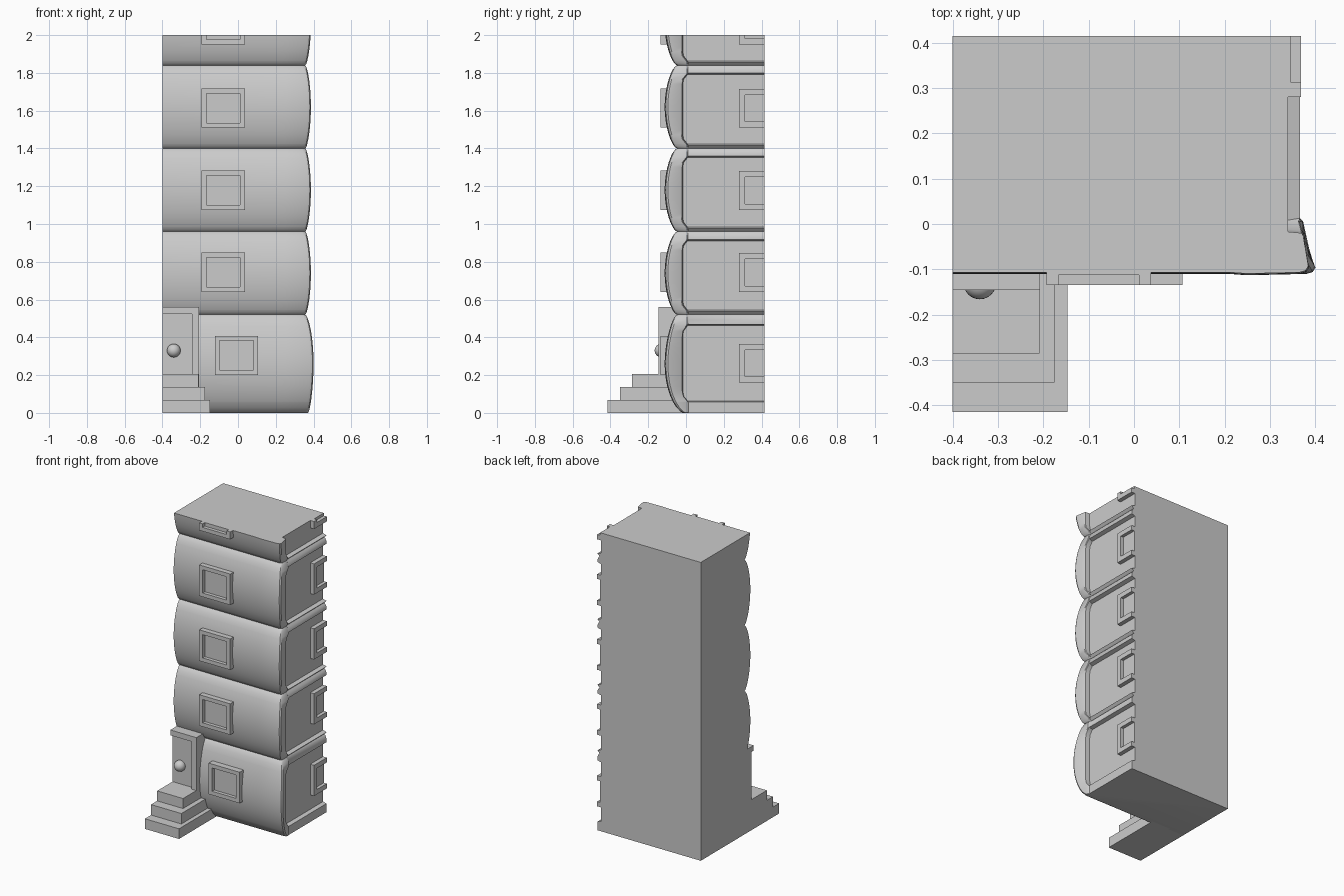
import bpy, bmesh, math
from mathutils import Vector

old = bpy.data.objects.get("Cube")
if old:
    bpy.data.objects.remove(old, do_unlink=True)

X0, Y1, TOP = -0.4, 0.415, 2.0   # flat cut faces of the block
WAISTS = [0.0, 0.52, 0.96, 1.4, 1.84, 2.28]

stone = bpy.data.materials.new("grey stone")
stone.use_nodes = True
GREY = (0.6, 0.6, 0.6, 1)
stone.diffuse_color = GREY
stone.node_tree.nodes["Principled BSDF"].inputs["Base Color"].default_value = GREY


def finish(bm, name):
    bmesh.ops.recalc_face_normals(bm, faces=bm.faces)
    me = bpy.data.meshes.new(name)
    bm.to_mesh(me)
    bm.free()
    me.materials.append(stone)
    ob = bpy.data.objects.new(name, me)
    bpy.context.collection.objects.link(ob)
    bpy.ops.object.select_all(action='DESELECT')
    ob.select_set(True)
    bpy.context.view_layer.objects.active = ob
    bpy.ops.object.shade_smooth_by_angle(angle=math.radians(32))
    return ob


def trim(bm):
    """Slice away whatever passes the cut faces and close the openings."""
    for co, no in (((X0, 0, 0), (-1, 0, 0)), ((0, Y1, 0), (0, 1, 0)), ((0, 0, TOP), (0, 0, 1))):
        bmesh.ops.bisect_plane(bm, geom=bm.verts[:] + bm.edges[:] + bm.faces[:],
                               plane_co=co, plane_no=no, clear_outer=True)
        bmesh.ops.holes_fill(bm, edges=[e for e in bm.edges if e.is_boundary], sides=0)


def on_front(u, w, d):
    return Vector((u, -d, w))


def on_side(u, w, d):
    return Vector((d, u, w))


def frame(name, place, u0, u1, w0, w1, back, front, width, bevel):
    """Rectangular moulding with rounded edges."""
    bm = bmesh.new()
    rings = []
    for inset, d in ((0, back), (0, front), (width, front), (width, back)):
        a, b, c, e = u0 + inset, u1 - inset, w0 + inset, w1 - inset
        rings.append([bm.verts.new(place(u, w, d)) for u, w in ((a, c), (b, c), (b, e), (a, e))])
    for i in range(4):
        p, q = rings[i], rings[(i + 1) % 4]
        for k in range(4):
            n = (k + 1) % 4
            bm.faces.new((p[k], p[n], q[n], q[k]))
    sharp = [e for e in bm.edges if len({r for r in range(4) for v in e.verts if v in rings[r]} - {0, 3})
             and not any(v in rings[0] + rings[3] for v in e.verts) and e.calc_face_angle(0) > 0.5]
    bmesh.ops.bevel(bm, geom=sharp, offset=bevel, segments=2, affect='EDGES', profile=0.5)
    trim(bm)
    finish(bm, name)


def box(name, lo, hi, bevel=0.0):
    bm = bmesh.new()
    bmesh.ops.create_cube(bm, size=1)
    lo, hi = Vector(lo), Vector(hi)
    for v in bm.verts:
        v.co = (lo + hi) / 2 + v.co * (hi - lo)
    if bevel:
        bmesh.ops.bevel(bm, geom=bm.edges[:], offset=bevel, segments=2, affect='EDGES', profile=0.5)
    trim(bm)
    finish(bm, name)


# Pillowed storeys: one plan outline lofted up through the heights
def storey_rows(i):
    z0, z1 = WAISTS[i], WAISTS[i + 1]
    lo, hi = (z0 + 0.06, z1 - 0.055) if i == 0 else (z0 + 0.02, z1 - 0.045)
    steps = [0.004, 0.015] + [k / 18 for k in range(1, 18)] + [0.985, 0.996]
    heights = [z0] + [z0 + t * (z1 - z0) for t in steps]
    heights += [lo - 0.004, lo + 0.004, hi - 0.004, hi + 0.004]
    heights = sorted(z for z in heights if z < TOP)
    if z1 > TOP:
        heights.append(TOP)
    for z in heights:
        t = (z - z0) / (z1 - z0)
        s = max(0, math.sin(math.pi * t)) ** 0.55
        foot_y, foot_x, peak = (-0.01, 0.37, 0.4) if i == 0 else (-0.045, 0.355, 0.386)
        base_y = foot_y + (-0.045 - foot_y) * t
        base_x = foot_x + (0.355 - foot_x) * t
        yf = base_y + (-0.11 - base_y) * s
        xr = base_x + (peak - base_x) * s
        # recessed side panel with rounded corners, bands above and below
        d = max(0, min(z - lo, hi - z))
        y_in = -0.02 + 0.03 * max(0, 1 - d / 0.05) ** 2
        gap = z1 - z if i == 0 else min(z - z0, z1 - z)
        wall = 0.34 if lo < z < hi else 0.35 + 0.016 * min(1, gap / 0.015)
        rim = min(0.373, xr)
        yield z, [(X0, yf), (0.21, yf), (0.25, yf - 0.003 * s), (xr - 0.02, yf),
                  (xr - 0.006, yf + 0.004), (xr, yf + 0.014), (rim, y_in - 0.005),
                  (rim - 0.004, y_in), (wall, y_in + 0.003), (wall, Y1), (X0, Y1)]


bm = bmesh.new()
loops = [[bm.verts.new((x, y, z)) for x, y in pts]
         for i in range(5) for z, pts in storey_rows(i)]
for p, q in zip(loops, loops[1:]):
    for k in range(len(p)):
        n = (k + 1) % len(p)
        bm.faces.new((p[k], p[n], q[n], q[k]))
bm.faces.new(loops[0])
bm.faces.new(loops[-1])
finish(bm, "tower_body")

# Windows on the front and, half cut away, on the side
for i, z in enumerate((0.2, 0.64, 1.075, 1.51, 1.95)):
    u = -0.123 if i == 0 else -0.193
    frame(f"front_window_frame_{i}", on_front, u, u + 0.23, z, z + 0.208, 0.08, 0.135, 0.026, 0.006)
    box(f"front_window_pane_{i}", (u + 0.02, -0.112, z + 0.02), (u + 0.21, -0.08, z + 0.19))
    zs = 0.16 if i == 0 else z
    frame(f"side_window_frame_{i}", on_side, 0.28, 0.55, zs, zs + 0.206, 0.32, 0.368, 0.032, 0.006)
    box(f"side_window_pane_{i}", (0.32, 0.3, zs + 0.02), (0.346, 0.5, zs + 0.19))

# Doorway, half cut away
frame("door_frame", on_front, -0.6, -0.207, 0.1, 0.56, 0.02, 0.145, 0.036, 0.012)
box("door_panel", (-0.5, -0.122, 0.15), (-0.23, -0.02, 0.54))
bm = bmesh.new()
bmesh.ops.create_uvsphere(bm, u_segments=24, v_segments=14, radius=0.036)
bmesh.ops.translate(bm, verts=bm.verts, vec=(-0.34, -0.13, 0.33))
finish(bm, "door_knob")

# Front steps
for i, (x, y, z0, z1) in enumerate(((-0.147, -0.415, 0, 0.068), (-0.175, -0.35, 0.066, 0.138),
                                    (-0.208, -0.285, 0.136, 0.205))):
    box(f"step_{i}", (X0 - 0.1, y, z0), (x, 0.0, z1))
